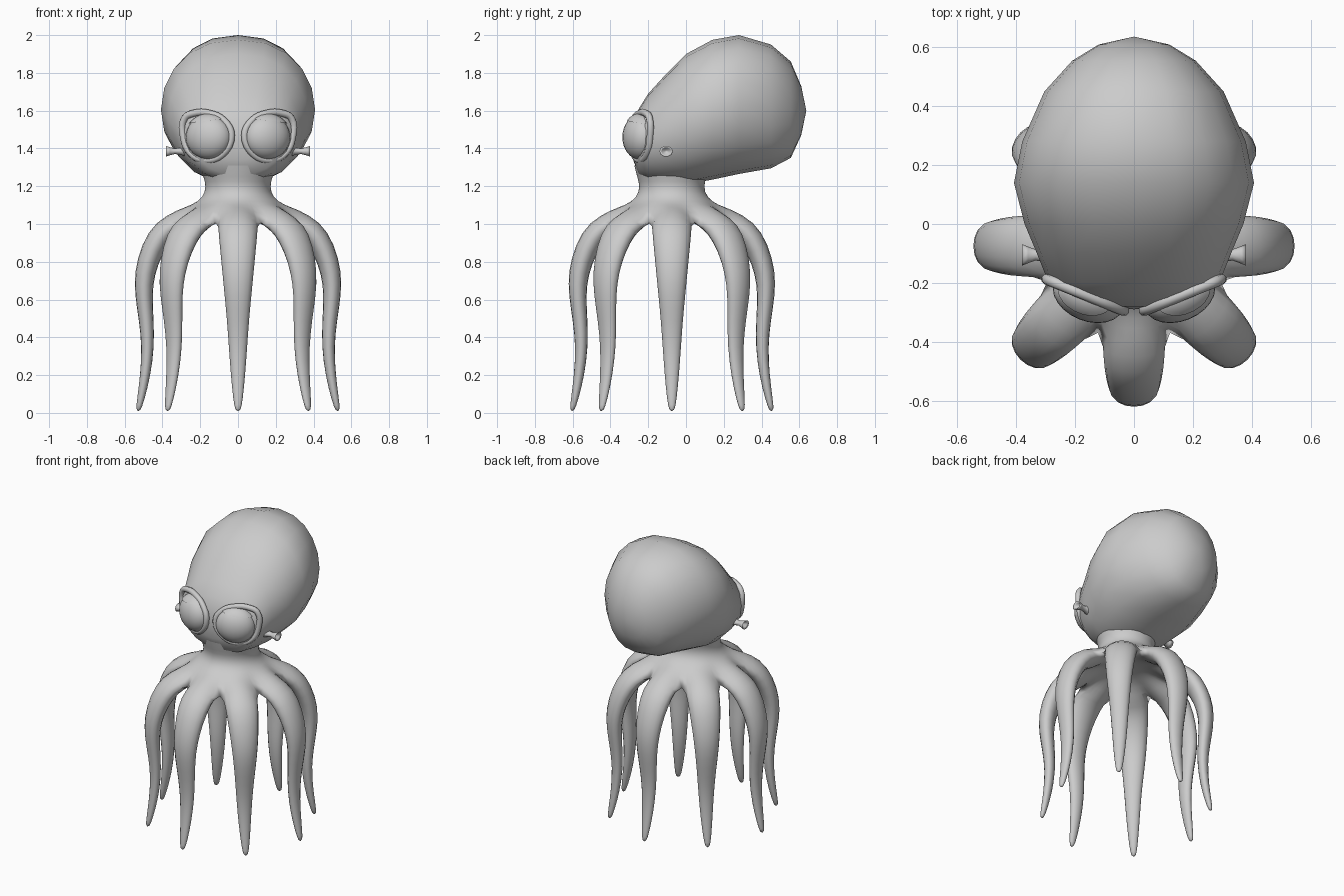
import bpy, bmesh
from math import sin, cos, pi, radians, copysign
from mathutils import Vector, Matrix

cube = bpy.data.objects.get("Cube")
if cube:
    bpy.data.objects.remove(cube, do_unlink=True)

GREY = (0.6, 0.6, 0.6, 1)
skin = bpy.data.materials.new("plain_grey")
skin.use_nodes = True
skin.diffuse_color = GREY
skin.node_tree.nodes["Principled BSDF"].inputs["Base Color"].default_value = GREY


def finish(bm, name, mirror=False, subdivide=0):
    """Turn a bmesh into a smooth shaded object, optionally mirrored across x."""
    bmesh.ops.recalc_face_normals(bm, faces=bm.faces)
    mesh = bpy.data.meshes.new(name)
    bm.to_mesh(mesh)
    bm.free()
    mesh.materials.append(skin)
    mesh.shade_smooth()
    obj = bpy.data.objects.new(name, mesh)
    bpy.context.collection.objects.link(obj)
    if mirror:
        obj.modifiers.new("Mirror", 'MIRROR')
    if subdivide:
        mod = obj.modifiers.new("Subdivision", 'SUBSURF')
        mod.levels = mod.render_levels = subdivide
    return obj


def bridge(bm, a, b):
    n = len(a)
    for i in range(n):
        bm.faces.new((a[i], a[(i + 1) % n], b[(i + 1) % n], b[i]))


# Head: oval sections from back to front (y, bottom, top, half width)
SECTIONS = [(0.61, 1.47, 1.73, 0.12), (0.555, 1.35, 1.86, 0.21),
            (0.45, 1.295, 1.95, 0.305), (0.28, 1.265, 2.0, 0.38),
            (0.14, 1.235, 1.975, 0.408), (0.0, 1.21, 1.9, 0.372),
            (-0.1, 1.21, 1.8, 0.33), (-0.2, 1.225, 1.69, 0.29),
            (-0.25, 1.26, 1.61, 0.235), (-0.28, 1.34, 1.54, 0.13)]
SIDES = 20
bm = bmesh.new()
rings = []
for y, low, high, half in SECTIONS:
    ring = []
    for i in range(SIDES):
        a = 2 * pi * i / SIDES
        x = copysign(abs(cos(a)) ** 0.88, cos(a)) * half
        z = (low + high) / 2 + sin(a) * (high - low) / 2
        ring.append(bm.verts.new((x, y, z)))
    rings.append(ring)
for a, b in zip(rings, rings[1:]):
    bridge(bm, a, b)
for ring, y, z in ((rings[0], 0.637, 1.6), (rings[-1], -0.29, 1.44)):
    tip = bm.verts.new((0, y, z))
    for i in range(SIDES):
        bm.faces.new((ring[i], ring[(i + 1) % SIDES], tip))
finish(bm, "head")

# Neck, skirt and eight tentacles in one continuous mesh
ARMS = 8
COLS = ARMS * 4
CENTRE_Y = -0.075
bm = bmesh.new()


def polar(col, r, z, side=0.0):
    a = 2 * pi * col / COLS - pi / 2
    return bm.verts.new((r * cos(a) - side * sin(a),
                         CENTRE_Y + r * sin(a) + side * cos(a), z))


NECK = [(0.2, 1.31), (0.185, 1.25), (0.168, 1.2), (0.185, 1.14), (0.245, 1.1)]
WEB_TOP = [(0.315, 1.085), (0.32, 1.065), (0.33, 1.0), (0.32, 1.065)]
WEB_UNDER = [(0.27, 0.955), (0.285, 0.97), None, (0.285, 0.97)]
INNER = [(0.19, 1.035), (0.1, 1.06)]

outer = [[polar(c, r, z) for c in range(COLS)] for r, z in NECK]
web = [polar(c, *WEB_TOP[c % 4]) for c in range(COLS)]
under = [web[c] if c % 4 == 2 else polar(c, *WEB_UNDER[c % 4]) for c in range(COLS)]
inner = [[polar(c, r, z) for c in range(COLS)] for r, z in INNER]
for chain in (outer + [web], [under] + inner):
    for a, b in zip(chain, chain[1:]):
        bridge(bm, a, b)
apex = bm.verts.new((0, CENTRE_Y, 1.065))
for c in range(COLS):
    bm.faces.new((inner[-1][c], inner[-1][(c + 1) % COLS], apex))

# Tentacle path: radius, height, half width, half thickness
PATH = [(0.385, 0.975, 0.108, 0.068), (0.455, 0.87, 0.098, 0.062),
        (0.496, 0.74, 0.085, 0.056), (0.5, 0.62, 0.073, 0.047),
        (0.485, 0.49, 0.06, 0.04), (0.476, 0.35, 0.05, 0.034),
        (0.49, 0.2, 0.039, 0.028), (0.515, 0.07, 0.026, 0.02),
        (0.53, 0.005, 0.014, 0.012)]
for k in range(ARMS):
    c = 4 * k
    loop = [web[(c + d) % COLS] for d in (2, 1, 0, -1, -2)]
    loop += [under[(c + d) % COLS] for d in (-1, 0, 1)]
    for i, (r, z, w, t) in enumerate(PATH):
        before = PATH[max(i - 1, 0)]
        after = PATH[min(i + 1, len(PATH) - 1)]
        normal = Vector((before[1] - after[1], after[0] - before[0])).normalized()
        ring = []
        for s in range(8):
            a = s * pi / 4
            push = 1.07 * t * sin(a)
            ring.append(polar(c, r + normal.x * push, z + normal.y * push,
                              1.07 * w * cos(a)))
        bridge(bm, loop, ring)
        loop = ring
    bm.faces.new(loop)
finish(bm, "tentacles", subdivide=1)

# Eyes: flattened balls turned slightly outward
EYE = Matrix.Translation((0.155, -0.245, 1.46)) @ Matrix.Rotation(radians(22), 4, 'Z')


def eyeball(grow):
    bm = bmesh.new()
    bmesh.ops.create_uvsphere(bm, u_segments=24, v_segments=16, radius=1)
    bmesh.ops.scale(bm, vec=(0.126 * grow, 0.085 * grow, 0.118 * grow), verts=bm.verts)
    return bm


bm = eyeball(1.0)
bm.transform(EYE)
finish(bm, "eyes", mirror=True)

# Upper eyelids: the top slice of a slightly larger ball
bm = eyeball(1.06)
bmesh.ops.bisect_plane(bm, geom=bm.verts[:] + bm.edges[:] + bm.faces[:],
                       plane_co=(0, 0, 0.085), plane_no=(0.12, 0, 1), clear_inner=True)
bm.transform(EYE)
finish(bm, "upper_eyelids", mirror=True)

# Eye rims: tube around each eye, peaked at the outer brow
RIM = [(-0.13, 0.01), (-0.09, 0.085), (0.0, 0.126), (0.085, 0.126), (0.138, 0.1),
       (0.145, 0.0), (0.105, -0.085), (0.02, -0.122), (-0.08, -0.09)]
curve = bpy.data.curves.new("eye_rims", 'CURVE')
curve.dimensions = '3D'
curve.bevel_depth = 0.019
curve.bevel_resolution = 2
curve.resolution_u = 4
spline = curve.splines.new('BEZIER')
spline.bezier_points.add(len(RIM) - 1)
spline.use_cyclic_u = True
for point, (u, v) in zip(spline.bezier_points, RIM):
    point.co = EYE @ Vector((u, 0.0, v))
    point.handle_left_type = point.handle_right_type = 'AUTO'
tube = bpy.data.objects.new("eye_rim_guide", curve)
bpy.context.collection.objects.link(tube)
bpy.context.view_layer.update()
bm = bmesh.new()
bm.from_mesh(tube.evaluated_get(bpy.context.evaluated_depsgraph_get()).to_mesh())
bpy.data.objects.remove(tube, do_unlink=True)
finish(bm, "eye_rims", mirror=True)

# Siphons: little trumpets on the sides of the head (x, radius)
TRUMPET = [(0.26, 0.045), (0.305, 0.024), (0.335, 0.019), (0.36, 0.028),
           (0.38, 0.036), (0.372, 0.024), (0.345, 0.008)]
bm = bmesh.new()
last = None
for x, r in TRUMPET:
    ring = [bm.verts.new((x, -0.105 + r * cos(i * pi / 5), 1.385 + 0.8 * r * sin(i * pi / 5)))
            for i in range(10)]
    if last:
        bridge(bm, last, ring)
    last = ring
bm.faces.new(last)
finish(bm, "siphons", mirror=True)
